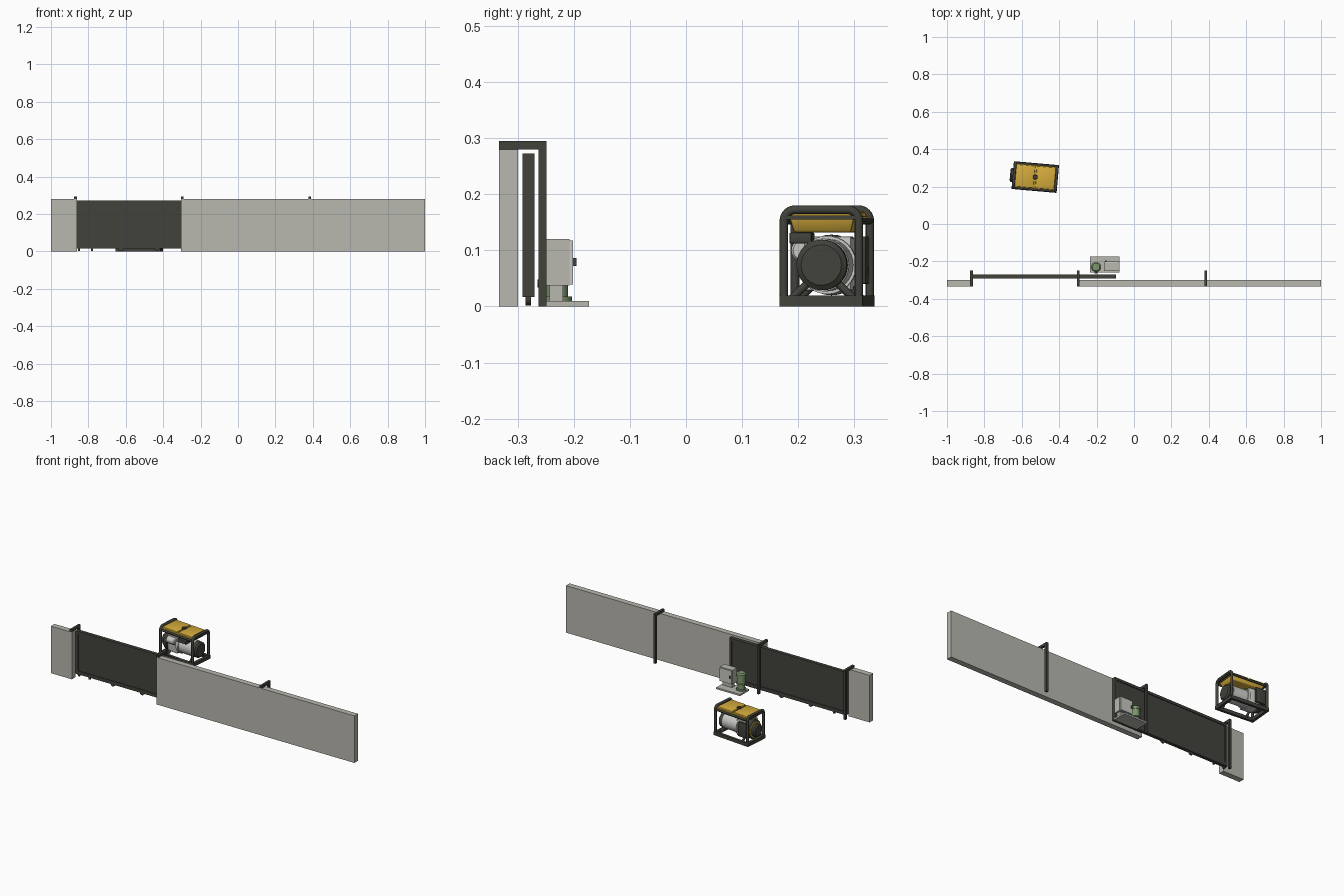
import bpy, bmesh, math
from mathutils import Matrix, Vector

if "Cube" in bpy.data.objects:
    bpy.data.objects.remove(bpy.data.objects["Cube"])


def mat(name, r, g, b):
    m = bpy.data.materials.new(name)
    m.diffuse_color = (r, g, b, 1)
    m.use_nodes = True
    m.node_tree.nodes["Principled BSDF"].inputs["Base Color"].default_value = m.diffuse_color
    return m


WALL = mat("wall_grey", 0.48, 0.475, 0.43)
DARK = mat("dark_steel", 0.055, 0.055, 0.045)
YELLOW = mat("tank_yellow", 0.66, 0.41, 0.045)
GREEN = mat("motor_green", 0.20, 0.31, 0.16)
LIGHT = mat("light_metal", 0.58, 0.58, 0.55)

WORLD = Matrix.Identity(4)
GEN = Matrix.Translation((-0.528, 0.251, 0)) @ Matrix.Rotation(math.radians(-5), 4, 'Z')


def finish(bm, name, m, M, smooth=False):
    bm.transform(M)
    bmesh.ops.recalc_face_normals(bm, faces=bm.faces[:])
    me = bpy.data.meshes.new(name)
    bm.to_mesh(me)
    bm.free()
    me.materials.append(m)
    ob = bpy.data.objects.new(name, me)
    bpy.context.collection.objects.link(ob)
    if smooth:
        bpy.ops.object.select_all(action='DESELECT')
        bpy.context.view_layer.objects.active = ob
        ob.select_set(True)
        bpy.ops.object.shade_smooth_by_angle(angle=math.radians(35))
    return ob


def box(name, m, x, y, z, M=WORLD, bevel=0, taper=1.0):
    """Box from ranges; taper scales the bottom outline."""
    bm = bmesh.new()
    bmesh.ops.create_cube(bm, size=1)
    c = Vector([(a[0] + a[1]) / 2 for a in (x, y, z)])
    for v in bm.verts:
        k = taper if v.co.z < 0 else 1
        v.co = c + Vector((v.co.x * (x[1] - x[0]) * k, v.co.y * (y[1] - y[0]) * k,
                           v.co.z * (z[1] - z[0])))
    if bevel:
        bmesh.ops.bevel(bm, geom=bm.edges[:], offset=bevel, segments=2,
                        profile=0.5, affect='EDGES')
    return finish(bm, name, m, M, bevel > 0)


def lathe(name, m, profile, origin, axis, M=WORLD, n=32):
    """Solid of revolution: profile holds (position along axis, radius)."""
    bm = bmesh.new()
    R = Vector((0, 0, 1)).rotation_difference(Vector(axis)).to_matrix().to_4x4()
    rings = [[bm.verts.new((r * math.cos(2 * math.pi * i / n),
                            r * math.sin(2 * math.pi * i / n), h)) for i in range(n)]
             for h, r in profile]
    for a, b in zip(rings, rings[1:]):
        for i in range(n):
            j = (i + 1) % n
            bm.faces.new((a[i], a[j], b[j], b[i]))
    bm.faces.new(rings[0])
    bm.faces.new(rings[-1])
    return finish(bm, name, m, M @ Matrix.Translation(origin) @ R, True)


def tube(name, m, pts, r, M=WORLD):
    cu = bpy.data.curves.new(name, 'CURVE')
    cu.dimensions = '3D'
    cu.bevel_depth, cu.bevel_resolution, cu.use_fill_caps = r, 2, True
    sp = cu.splines.new('POLY')
    sp.points.add(len(pts) - 1)
    for p, q in zip(sp.points, pts):
        p.co = (*(M @ Vector(q)), 1)
    ob = bpy.data.objects.new(name, cu)
    bpy.context.collection.objects.link(ob)
    bpy.ops.object.select_all(action='DESELECT')
    bpy.context.view_layer.objects.active = ob
    ob.select_set(True)
    ob.data.materials.append(m)
    bpy.ops.object.convert(target='MESH')
    bpy.ops.object.shade_smooth_by_angle(angle=math.radians(50))


# Walls
box("wall_short", WALL, (-1, -0.862), (-0.333, -0.299), (0, 0.28))
box("wall_long", WALL, (-0.305, 1), (-0.333, -0.299), (0, 0.28))

# Guide posts with arms resting over the wall
for i, x in enumerate((-0.869, -0.299, 0.383)):
    box(f"guide_post_{i}", DARK, (x - 0.007, x + 0.007), (-0.263, -0.249), (0, 0.295))
    box(f"guide_arm_{i}", DARK, (x - 0.007, x + 0.007), (-0.333, -0.263), (0.28, 0.295))

# Sliding gate: panel, frame and rollers
box("gate_panel", DARK, (-0.86, -0.10), (-0.287, -0.275), (0.02, 0.27))
for n, z in (("top", (0.258, 0.273)), ("bottom", (0.017, 0.037))):
    box(f"gate_{n}_rail", DARK, (-0.866, -0.096), (-0.291, -0.270), z)
for n, x in (("left", -0.866), ("right", -0.111)):
    box(f"gate_{n}_stile", DARK, (x, x + 0.015), (-0.291, -0.270), (0.017, 0.273))
for i, x in enumerate((-0.626, -0.433)):
    lathe(f"gate_roller_{i}", DARK, [(0, 0.013), (0.01, 0.013)], (x, -0.276, 0.015), (0, -1, 0))
for i, x in enumerate((-0.85, -0.78)):
    box(f"gate_foot_{i}", DARK, (x - 0.005, x + 0.005), (-0.285, -0.276), (0.003, 0.02))

# Gate drive: plate, cabinet, motor
box("drive_plate", WALL, (-0.235, -0.078), (-0.258, -0.173), (0, 0.01))
box("cabinet_pedestal", WALL, (-0.15, -0.088), (-0.243, -0.219), (0.01, 0.038))
box("cabinet", WALL, (-0.16, -0.077), (-0.25, -0.208), (0.037, 0.12))
box("cabinet_door", LIGHT, (-0.158, -0.079), (-0.208, -0.201), (0.039, 0.118))
box("door_handle", DARK, (-0.154, -0.147), (-0.201, -0.195), (0.072, 0.086))
lathe("drive_motor", GREEN, [(0.01, 0.027), (0.018, 0.027), (0.018, 0.02), (0.045, 0.02),
                             (0.045, 0.027), (0.052, 0.027), (0.052, 0.023), (0.092, 0.023),
                             (0.092, 0.027), (0.105, 0.027), (0.112, 0.02)],
      (-0.203, -0.23, 0), (0, 0, 1))
lathe("drive_pinion", DARK, [(0, 0.004), (0.028, 0.004), (0.028, 0.007), (0.034, 0.007)],
      (-0.203, -0.231, 0.041), (0, -1, 0), n=16)

# Generator frame: end hoops, skids and cross bars
for s, n in ((-1, "rear"), (1, "front")):
    x, w, top, r = s * 0.113, 0.067, 0.1725, 0.02
    pts = [(x, -w, 0.01)]
    for cy, a0 in ((-w + r, 180), (w - r, 90)):
        for k in range(7):
            a = math.radians(a0 - 15 * k)
            pts.append((x, cy + r * math.cos(a), top - r + r * math.sin(a)))
    pts.append((x, w, 0.01))
    tube(f"{n}_hoop", DARK, pts, 0.0078, GEN)
    box(f"{n}_cross_bar", DARK, (x - 0.008, x + 0.008), (-0.074, 0.074), (0, 0.02), GEN)
    box(f"{n}_tank_bracket", DARK, (x - 0.006, x + 0.006), (-0.067, 0.067), (0.155, 0.162), GEN)
for s, n in ((-1, "left"), (1, "right")):
    y = s * 0.067
    box(f"{n}_skid", DARK, (-0.121, 0.121), (y - 0.0075, y + 0.0075), (0, 0.02), GEN)
    tube(f"{n}_upper_rail", DARK, [(-0.113, y, 0.152), (0.113, y, 0.152)], 0.006, GEN)
    for e, x in (("rear", -0.07), ("front", 0.085)):
        tube(f"{n}_{e}_mount_leg", DARK, [(x, s * 0.02, 0.048), (x, s * 0.058, 0.012)], 0.007, GEN)

# Fuel tank: tapered pan, rim and two raised pads
box("tank_pan", YELLOW, (-0.104, 0.104), (-0.058, 0.058), (0.132, 0.158), GEN, 0.004, 0.88)
box("tank_rim", YELLOW, (-0.110, 0.110), (-0.063, 0.063), (0.155, 0.161), GEN, 0.002)
for s, n in ((-1, "rear"), (1, "front")):
    c = s * 0.0555
    box(f"tank_{n}_pad", YELLOW, (c - 0.051, c + 0.051), (-0.06, 0.06), (0.156, 0.170), GEN, 0.005)
lathe("fuel_cap", DARK, [(0.158, 0.013), (0.175, 0.013), (0.177, 0.011)], (0, 0, 0), (0, 0, 1), GEN, 20)

# Alternator barrel with dark end cap
lathe("alternator", LIGHT, [(-0.02, 0.052), (-0.005, 0.052), (-0.005, 0.047), (0.085, 0.047)],
      (0, 0, 0.074), (1, 0, 0), GEN)
lathe("alternator_cap", DARK, [(0.082, 0.045), (0.108, 0.045), (0.113, 0.038), (0.115, 0.036)],
      (0, 0, 0.074), (1, 0, 0), GEN)

# Engine with shroud, starter, muffler and panel
box("engine_block", LIGHT, (-0.085, -0.015), (-0.042, 0.042), (0.028, 0.125), GEN, 0.004)
lathe("engine_shroud", DARK, [(0, 0.054), (0.02, 0.054), (0.027, 0.046)],
      (-0.085, 0, 0.074), (-1, 0, 0), GEN)
lathe("starter_cover", DARK, [(0, 0.038), (0.018, 0.038), (0.025, 0.03)],
      (-0.11, 0, 0.074), (-1, 0, 0), GEN)
lathe("starter_ring", YELLOW, [(0, 0.047), (0.004, 0.047)], (-0.111, 0, 0.074), (-1, 0, 0), GEN)
box("control_panel", DARK, (-0.105, -0.045), (0.052, 0.066), (0.04, 0.125), GEN, 0.002)
box("air_filter", DARK, (0.0, 0.06), (-0.062, -0.022), (0.112, 0.132), GEN, 0.003)
lathe("muffler", LIGHT, [(-0.08, 0.016), (-0.075, 0.02), (-0.025, 0.02), (-0.02, 0.016)],
      (0, -0.046, 0.10), (1, 0, 0), GEN, 20)
